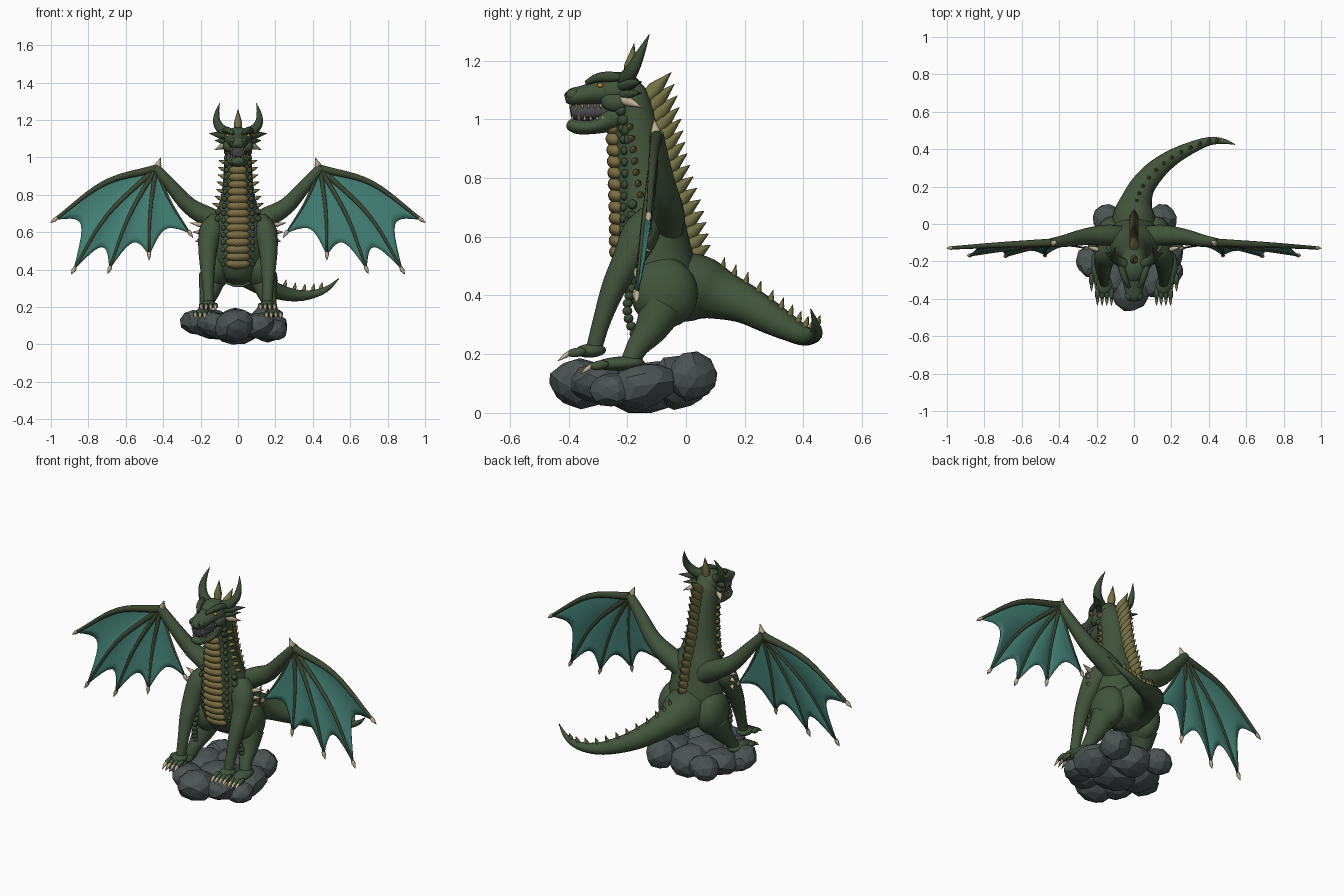
import bpy, bmesh, math, random
from mathutils import Vector, Matrix

if "Cube" in bpy.data.objects:
    bpy.data.objects.remove(bpy.data.objects["Cube"])
random.seed(4)

def lin(r, g, b):
    return tuple((c / 255 / 12.92 if c < 11 else ((c / 255 + .055) / 1.055) ** 2.4) for c in (r, g, b)) + (1,)

COL = {k: lin(*v) for k, v in {
    "scale green": (66, 85, 60), "dark green": (58, 75, 53), "belly tan": (124, 112, 66),
    "spine olive": (116, 113, 68), "membrane teal": (66, 128, 116), "wing bone green": (60, 72, 50),
    "claw bone": (190, 176, 146), "rock grey": (76, 84, 84), "mouth grey": (72, 72, 74),
    "eye amber": (190, 145, 50)}.items()}
MATS, PARTS = {}, {}
for k, c in COL.items():
    MATS[k] = bpy.data.materials.new(k)
    MATS[k].diffuse_color = c

def part(name, mat):
    """bmesh that collects everything belonging to one named part"""
    return PARTS.setdefault(name, (bmesh.new(), mat))[0]

def spline(pts, steps):
    """Catmull-Rom resample of equal-length tuples"""
    P = [2 * Vector(pts[0]) - Vector(pts[1])] + [Vector(p) for p in pts] + [2 * Vector(pts[-1]) - Vector(pts[-2])]
    out = []
    for i in range(1, len(P) - 2):
        a, b, c, d = P[i - 1:i + 3]
        for k in range(steps):
            t = k / steps
            out.append(.5 * (2 * b + (c - a) * t + (2 * a - 5 * b + 4 * c - d) * t * t + (3 * b - a - 3 * c + d) * t ** 3))
    return out + [P[-2]]

def tube(bm, pts, steps=4, n=12, ref=(1, 0, 0)):
    """pts rows are (x, y, z, radius along ref, other radius)"""
    rows = spline([p if len(p) == 5 else (*p, p[3]) for p in pts], steps)
    C = [Vector(r[:3]) for r in rows]
    rings = []
    for i, r in enumerate(rows):
        t = (C[min(i + 1, len(C) - 1)] - C[max(i - 1, 0)]).normalized()
        u = Vector(ref)
        u = (u - t * u.dot(t)).normalized()
        w = t.cross(u)
        rings.append([bm.verts.new(C[i] + u * math.cos(a) * max(r[3], .001) + w * math.sin(a) * max(r[4], .001))
                      for a in (2 * math.pi * k / n for k in range(n))])
    for A, B in zip(rings, rings[1:]):
        for k in range(n):
            bm.faces.new((A[k], A[(k + 1) % n], B[(k + 1) % n], B[k]))
    bm.faces.new(rings[0][::-1])
    bm.faces.new(rings[-1])

def ball(bm, c, r, tilt=0, seg=16):
    M = Matrix.Translation(c) @ Matrix.Rotation(tilt, 4, 'X') @ Matrix.Diagonal((*r, 1))
    bmesh.ops.create_uvsphere(bm, u_segments=seg, v_segments=max(6, seg // 2), radius=1, matrix=M)

def spike(bm, base, tip, r, flat=1, n=8, ref=(1, 0, 0)):
    b, t = Vector(base), Vector(tip)
    m = b.lerp(t, .38)
    tube(bm, [(*b, r * flat * .75, r * .75), (*m, r * flat * .85, r * .85), (*t, 0, 0)], 1, n, ref)

# torso and neck: z, y centre, half width, half depth
BODY = [(.32, -.08, .03, .03), (.36, -.08, .10, .09), (.45, -.085, .15, .125), (.55, -.108, .152, .127),
        (.65, -.12, .138, .115), (.72, -.135, .112, .102), (.8, -.15, .09, .089), (.9, -.163, .078, .08),
        (1.0, -.178, .071, .074), (1.08, -.195, .064, .066), (1.13, -.205, .04, .04)]
tube(part("body", "scale green"), [(0, y, z, rx, ry) for z, y, rx, ry in BODY], 4, 28)

def at(z):
    for a, b in zip(BODY, BODY[1:]):
        if a[0] <= z <= b[0]:
            return Vector(a).lerp(Vector(b), (z - a[0]) / (b[0] - a[0]))

# tail with small spikes
TAIL = [(0, -.04, .43, .125), (0, .05, .425, .112), (.012, .12, .402, .086), (.045, .2, .372, .068), (.115, .285, .325, .056),
        (.2, .352, .288, .044), (.3, .405, .262, .033), (.4, .442, .268, .023), (.48, .442, .3, .014), (.54, .425, .353, .002)]
tube(part("tail", "scale green"), TAIL, 4, 18)
for i, r in enumerate(spline(TAIL, 4)):
    if i > 7 and i % 2 == 0 and i < 32:
        h = .03 + r[3] * .15
        spike(part("tail_spikes", "spine olive"), (r[0], r[1], r[2] + r[3] * .85),
              (r[0] + .008, r[1] + .012, r[2] + r[3] + h), .012)

# back spines
for i in range(16):
    k = i / 15
    z = 1.07 - .54 * k
    s = at(z)
    y = s[1] + s[3] - .012
    d = .11 - .03 * k
    spike(part("back_spines", "spine olive"), (0, y, z), (0, y + d * (.8 + .1 * k), z + d * (.82 - .3 * k)), .031, .95)

# belly plates, flanking scales and neck side spikes
for i in range(15):
    z = .97 - .54 * i / 14
    s = at(z)
    y = s[1] - s[3]
    w = .046 + .02 * min(1, i / 8)
    ball(part("belly_plates", "belly tan"), (0, y + .002, z), (w, .031, .026), -.35)
    for m in (-1, 1):
        x = w + .012
        ey = s[1] - s[3] * math.sqrt(max(.1, 1 - (x / s[2]) ** 2))
        ball(part("flank_scales", "dark green"), (m * x, ey, z), (.014, .012, .015), 0, 10)
        if 6 < i < 12:
            ball(part("flank_scales", "dark green"), (m * (x + .03), ey + .03, z + .01), (.017, .017, .017), 0, 10)
        if i < 7:
            spike(part("neck_side_spikes", "belly tan"), (m * s[2] * .9, s[1] - .02, z), (m * (s[2] + .03), s[1] - .01, z + .015), .013)

# head: cranium, muzzle, jaw, mouth
H = part("head", "scale green")
ball(H, (0, -.235, 1.1), (.075, .085, .062), .1, 24)
tube(H, [(0, -.22, 1.09, .07, .05), (0, -.29, 1.092, .062, .042), (0, -.35, 1.082, .05, .034),
         (0, -.39, 1.075, .043, .03), (0, -.412, 1.07, .02, .014)], 4, 18)
J = part("lower_jaw", "scale green")
tube(J, [(0, -.2, 1.03, .06, .05), (0, -.26, 1.0, .062, .045), (0, -.31, .976, .054, .026), (0, -.365, .974, .044, .025),
         (0, -.395, .983, .032, .02), (0, -.405, .987, .012, .008)], 4, 18)
tube(part("mouth_inside", "mouth grey"), [(0, -.24, 1.03, .05, .03), (0, -.34, 1.025, .044, .032), (0, -.385, 1.03, .032, .028),
                                        (0, -.395, 1.03, .012, .015)], 3, 14)
for m in (-1, 1):
    ball(H, (m * .028, -.385, 1.085), (.019, .025, .02), 0, 12)
    ball(part("nostrils", "mouth grey"), (m * .031, -.408, 1.088), (.006, .004, .005), 0, 8)
    ball(H, (m * .052, -.24, 1.06), (.03, .05, .035), 0, 14)
    tube(part("brows", "dark green"), [(m * .025, -.34, 1.125, .008), (m * .046, -.3, 1.142, .016), (m * .062, -.25, 1.145, .018),
                                       (m * .085, -.2, 1.14, .004)], 3, 10)
    ball(part("eyes", "eye amber"), (m * .056, -.292, 1.116), (.009, .01, .008), 0, 12)
    for i in range(7):                                   # teeth in both jaws
        y = -.395 + .021 * i
        x = m * (.024 + .004 * i + (.008 if i else 0))
        big = 1.5 if i == 1 else 1
        T = part("teeth", "claw bone")
        spike(T, (x, y, 1.053), (x, y, 1.053 - .018 * big), .006, 1, 6)
        spike(T, (x, y + .008, .997), (x, y + .008, .997 + .016 * big), .006, 1, 6)
    # horns, ear fins and cheek spikes
    tube(part("horns", "dark green"), [(m * .045, -.215, 1.13, .027), (m * .088, -.195, 1.15, .026), (m * .113, -.172, 1.19, .021),
                                       (m * .112, -.148, 1.24, .012), (m * .098, -.125, 1.29, .001)], 4, 12, (0, 1, 0))
    E = part("ear_fins", "dark green")
    spike(E, (m * .06, -.22, 1.115), (m * .155, -.15, 1.128), .025, 1, 8, (0, 1, 0))
    spike(E, (m * .06, -.22, 1.085), (m * .125, -.15, 1.09), .02, 1, 8, (0, 1, 0))
    spike(part("cheek_spikes", "claw bone"), (m * .06, -.22, 1.07), (m * .125, -.15, 1.04), .02, 1, 8, (0, 1, 0))
    for i in range(4):
        ball(part("flank_scales", "dark green"), (m * .055, -.222 + .008 * i, 1.03 - .033 * i), (.022, .02, .02), 0, 10)
spike(part("brow_horn", "spine olive"), (0, -.195, 1.14), (0, -.177, 1.258), .026)

# legs, feet and claws
for m in (-1, 1):
    tube(part("front_legs", "scale green"), [(m * .11, -.12, .67, .045), (m * .142, -.155, .61, .064), (m * .16, -.195, .53, .053),
         (m * .163, -.245, .43, .042), (m * .16, -.285, .32, .031), (m * .158, -.312, .225, .027)], 4, 16)
    Hh = part("hind_legs", "scale green")
    ball(Hh, (m * .122, -.075, .41), (.08, .115, .122), .25, 24)
    tube(Hh, [(m * .135, -.08, .36, .076), (m * .152, -.12, .285, .056), (m * .168, -.165, .225, .038),
              (m * .182, -.19, .175, .032)], 4, 16)
    for cx, cy, cz, ry, leg in ((.158, -.325, .212, .053, "front"), (.19, -.225, .168, .085, "hind")):
        F = part(leg + "_feet", "scale green")
        ball(F, (m * cx, cy, cz), (.043, ry, .024), .05, 16)
        for j in range(4):
            x = m * (cx + (j - 1.5) * .025)
            y = cy - ry * .75
            ball(F, (x, y - .008, cz - .006), (.014, .035, .016), .15, 10)
            spike(part(leg + "_claws", "claw bone"), (x, y - .03, cz - .006), (x, y - .072, cz - .035), .01, 1, 8)
    for i in range(8):                                   # scale row on the hind legs
        k = i / 7
        ball(part("leg_scales", "dark green"), (m * (.14 + .015 * k), -.172 - .028 * math.sin(k * 3), .45 - .18 * k), (.018, .017, .016), 0, 10)
    for j in range(3):                                   # shoulder spikes
        spike(part("shoulder_spikes", "claw bone"), (m * .18, -.14 - .012 * j, .635 - .035 * j),
              (m * (.258 - .014 * j), -.12, .65 - .05 * j), .015, 1, 8, (0, 1, 0))

# wings: arm, five fingers from the wrist, scalloped membrane between them
W = (.44, -.1, .94)
FING = [((.715, -.112, .862), (.982, -.128, .665), .022), ((.70, -.137, .69), (.88, -.168, .395), .015),
        ((.585, -.14, .68), (.688, -.172, .4), .014), ((.47, -.135, .70), (.475, -.168, .475), .013),
        ((.36, -.11, .76), (.255, -.13, .592), .01)]
for m in (-1, 1):
    S = lambda p: (m * p[0], p[1], p[2])
    tube(part("wing_arms", "scale green"), [(m * .06, -.07, .62, .06), (m * .15, -.06, .675, .056), (m * .26, -.068, .74, .045),
         (m * .36, -.088, .85, .034), (m * .445, -.1, .95, .024)], 4, 16, (0, 1, 0))
    spike(part("wing_claws", "claw bone"), (m * .435, -.1, .935), (m * .412, -.108, 1.0), .02, 1, 8, (0, 1, 0))
    curves = []
    for mid, tip, r in FING:
        c = spline([S(W), S(mid), S(tip)], 6)
        curves.append(c)
        tube(part("wing_fingers", "wing bone green"), [(*p, r * (1 - .6 * i / 12)) for i, p in enumerate(c)], 1, 10, (0, 1, 0))
        d = (c[-1] - c[-2]).normalized()
        spike(part("wing_claws", "claw bone"), c[-1] - d * .018, c[-1] + d * .026, .013, 1, 8, (0, 1, 0))
    bm = part("wing_membranes", "membrane teal")
    for A, B in zip(curves, curves[1:]):
        grid = []
        for j in range(11):
            s = j / 10
            sag = 4 * s * (1 - s)
            row = []
            for i in range(13):
                f = i * (1 - .21 * sag)
                a = min(int(f), 11)
                p = A[a].lerp(A[a + 1], f - a).lerp(B[a].lerp(B[a + 1], f - a), s)
                p.y += .02 * sag * f / 12
                row.append(bm.verts.new(p))
            grid.append(row)
        for R, Q in zip(grid, grid[1:]):
            for i in range(12):
                bm.faces.new((R[i], R[i + 1], Q[i + 1], Q[i]))

# faceted boulder perch: centre and half sizes, each tilted a little
ROCKS = [(-.02, -.36, .1, .11, .105, .085), (-.12, -.29, .1, .1, .1, .07), (.1, -.3, .1, .1, .1, .07), (-.23, -.2, .115, .08, .09, .065),
         (.17, -.15, .09, .1, .12, .075), (0, -.17, .085, .13, .14, .09), (-.14, .03, .12, .085, .075, .07), (.15, .02, .125, .085, .085, .085),
         (0, -.03, .105, .12, .1, .09), (-.14, -.12, .1, .11, .12, .075), (.18, -.25, .08, .09, .08, .06)]
for x, y, z, a, b, c in ROCKS:
    bm = part("rocks", "rock grey")
    tilt = Matrix.Rotation(random.uniform(-.3, .3), 4, 'X') @ Matrix.Rotation(random.uniform(-.3, .3), 4, 'Y')
    M = Matrix.Translation((x, y, z)) @ tilt @ Matrix.Diagonal((a, b, c, 1)) @ Matrix.Rotation(random.uniform(0, 6), 4, (1, 1, 1))
    for v in bmesh.ops.create_icosphere(bm, subdivisions=2, radius=1, matrix=M)["verts"]:
        v.co = Vector((x, y, z)) + (v.co - Vector((x, y, z))) * random.uniform(.93, 1.06)
        v.co.z = max(v.co.z, 0)

# turn the collected parts into objects
for name, (bm, mat) in PARTS.items():
    bmesh.ops.recalc_face_normals(bm, faces=bm.faces)
    for f in bm.faces:
        f.smooth = name != "rocks"
    for e in bm.edges:
        e.smooth = len(e.link_faces) != 2 or e.calc_face_angle(0) < 1.0
    me = bpy.data.meshes.new(name)
    bm.to_mesh(me)
    bm.free()
    me.materials.append(MATS[mat])
    ob = bpy.data.objects.new(name, me)
    bpy.context.collection.objects.link(ob)
    if name == "wing_membranes":
        mod = ob.modifiers.new("thickness", 'SOLIDIFY')
        mod.thickness = .004
        mod.offset = 0

for m in bpy.data.materials:
    if m.users and not m.is_grease_pencil:
        m.use_nodes = True
        m.node_tree.nodes["Principled BSDF"].inputs["Base Color"].default_value = m.diffuse_color
